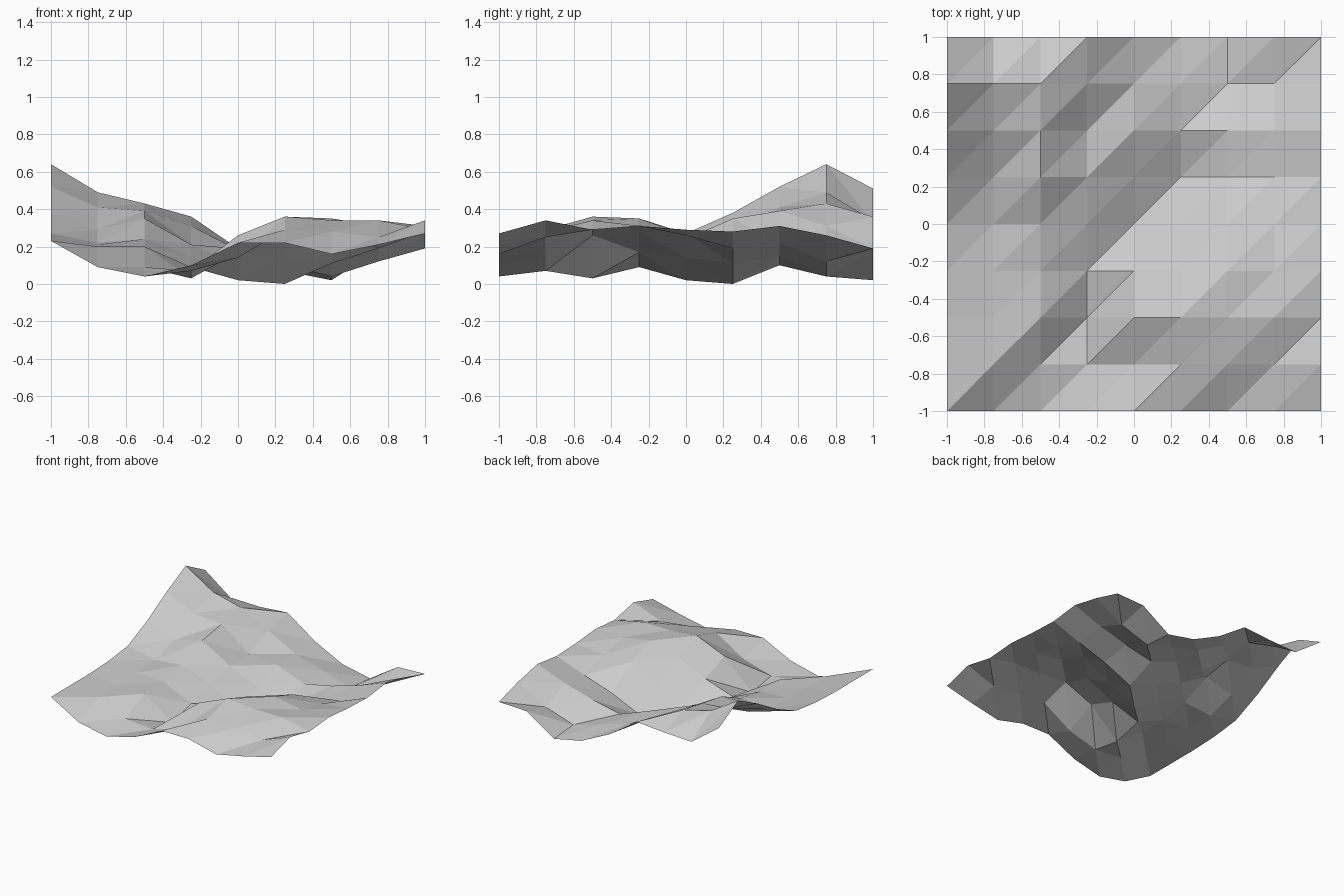
import bpy
import bmesh

default_cube = bpy.data.objects.get("Cube")
if default_cube:
    bpy.data.objects.remove(default_cube, do_unlink=True)

# Terrain heights in hundredths: rows run front to back, columns run along x
HEIGHT_ROWS = [
    (23, 9, 4, 10, 22, 22, 16, 21, 27),
    (23, 20, 9, 7, 14, 29, 28, 25, 34),
    (23, 20, 20, 3, 26, 36, 34, 34, 29),
    (24, 21, 20, 9, 17, 28, 35, 31, 31),
    (27, 22, 24, 15, 2, 14, 27, 26, 29),
    (38, 29, 35, 21, 10, 0, 11, 19, 28),
    (52, 41, 39, 21, 19, 10, 15, 22, 31),
    (64, 49, 43, 31, 18, 11, 4, 12, 26),
    (51, 33, 34, 36, 19, 7, 2, 18, 19),
]
SIZE = 2.0


def make_material(name, colour):
    material = bpy.data.materials.new(name)
    material.use_nodes = True
    material.diffuse_color = colour
    shader = next(node for node in material.node_tree.nodes
                  if node.type == "BSDF_PRINCIPLED")
    shader.inputs["Base Color"].default_value = colour
    return material


def build_terrain(name, rows, material):
    """Square sheet of flat triangles, every cell split along one diagonal."""
    mesh_builder = bmesh.new()
    cells = len(rows) - 1
    step = SIZE / cells
    half = SIZE / 2
    grid = [
        [mesh_builder.verts.new((column * step - half, row * step - half, height / 100))
         for column, height in enumerate(heights)]
        for row, heights in enumerate(rows)
    ]
    for front, back in zip(grid, grid[1:]):
        for column in range(cells):
            near_left, near_right = front[column:column + 2]
            far_left, far_right = back[column:column + 2]
            mesh_builder.faces.new((near_left, near_right, far_right))
            mesh_builder.faces.new((near_left, far_right, far_left))

    mesh = bpy.data.meshes.new(name)
    mesh_builder.to_mesh(mesh)
    mesh_builder.free()
    mesh.materials.append(material)
    terrain = bpy.data.objects.new(name, mesh)
    bpy.context.collection.objects.link(terrain)
    return terrain


# Faceted ground sheet
stone_grey = make_material("stone_grey", (0.6, 0.6, 0.6, 1.0))
build_terrain("terrain_sheet", HEIGHT_ROWS, stone_grey)
